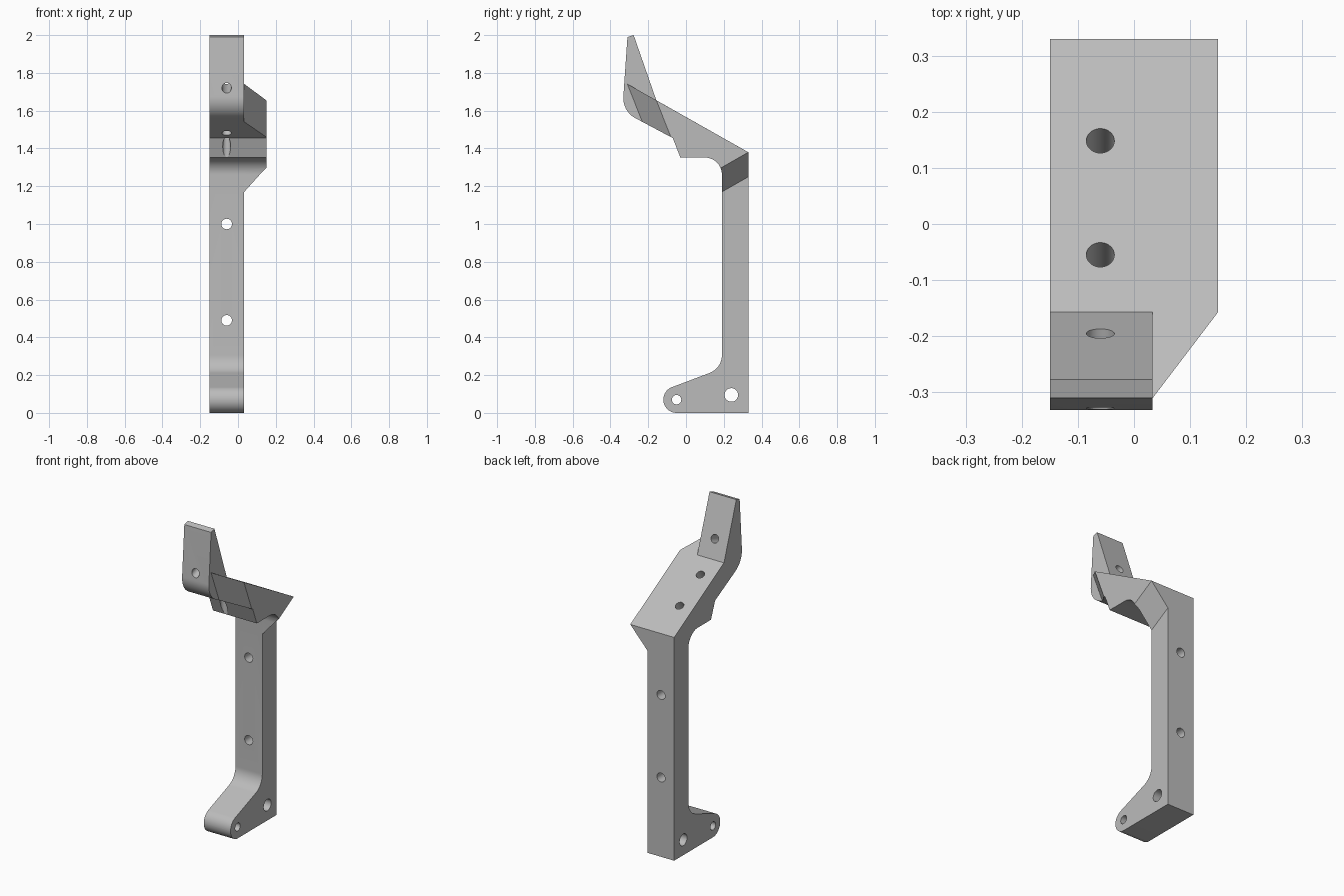
import bpy, bmesh, math
from mathutils import Vector

cube = bpy.data.objects.get("Cube")
if cube:
    bpy.data.objects.remove(cube, do_unlink=True)

GREY = (0.5, 0.5, 0.5, 1)
mat = bpy.data.materials.new("plain grey")
mat.use_nodes = True
mat.diffuse_color = GREY
mat.node_tree.nodes["Principled BSDF"].inputs["Base Color"].default_value = GREY

LEFT, INNER, OUTER = -0.15, 0.033, 0.15


def rounded(points, steps=10):
    """Outline from (y, z, radius) corners, each rounded by its radius."""
    out = []
    for i, (y, z, r) in enumerate(points):
        p = Vector((y, z))
        if r == 0:
            out.append(p)
            continue
        a = (Vector(points[i - 1][:2]) - p).normalized()
        b = (Vector(points[(i + 1) % len(points)][:2]) - p).normalized()
        half = a.angle(b) / 2
        centre = p + (a + b).normalized() * r / math.sin(half)
        start = p + a * r / math.tan(half) - centre
        end = p + b * r / math.tan(half) - centre
        for k in range(steps + 1):
            t = k / steps
            out.append(centre + (start * (1 - t) + end * t).normalized() * r)
    return out


def extrude(outline, x0, x1):
    """Solid made by pushing a side outline from x0 to x1."""
    bm = bmesh.new()
    face = bm.faces.new([bm.verts.new((x0, p.x, p.y)) for p in outline])
    ext = bmesh.ops.extrude_face_region(bm, geom=[face])
    moved = [v for v in ext["geom"] if isinstance(v, bmesh.types.BMVert)]
    bmesh.ops.translate(bm, verts=moved, vec=(x1 - x0, 0, 0))
    bmesh.ops.remove_doubles(bm, verts=bm.verts, dist=0.0005)
    bmesh.ops.recalc_face_normals(bm, faces=bm.faces)
    return bm


def finish(bm, name):
    mesh = bpy.data.meshes.new(name)
    bm.to_mesh(mesh)
    bm.free()
    mesh.materials.append(mat)
    ob = bpy.data.objects.new(name, mesh)
    bpy.context.collection.objects.link(ob)
    return ob


def slice_off(bm, a, b, c, keep):
    """Cut by the plane through a, b, c and keep the side holding keep."""
    a, b, c = Vector(a), Vector(b), Vector(c)
    n = (b - a).cross(c - a).normalized()
    if n.dot(Vector(keep) - a) > 0:
        n.negate()
    cut = bmesh.ops.bisect_plane(bm, geom=bm.verts[:] + bm.edges[:] + bm.faces[:],
                                 plane_co=a, plane_no=n, clear_outer=True)
    edges = [e for e in cut["geom_cut"] if isinstance(e, bmesh.types.BMEdge)]
    bmesh.ops.holes_fill(bm, edges=edges)
    bmesh.ops.recalc_face_normals(bm, faces=bm.faces)


# Bracket body: foot, post, sloping head and upright tab
body = finish(extrude(rounded([
    (0.33, 0, 0), (0.33, 1.38, 0), (-0.157, 1.655, 0), (-0.277, 2.0, 0),
    (-0.31, 1.99, 0), (-0.337, 1.597, 0.12), (-0.07, 1.455, 0),
    (-0.03, 1.352, 0), (0.19, 1.352, 0.09), (0.19, 0.236, 0.1),
    (-0.12, 0.119, 0.07), (-0.12, 0, 0.07)]), LEFT, INNER), "bracket_body")

# Side wing: widens the head, with sloped cuts at the front and below
wing = extrude(rounded([
    (0.33, 1.0, 0), (0.33, 1.38, 0), (-0.34, 1.758, 0), (-0.337, 1.597, 0),
    (-0.07, 1.455, 0), (-0.03, 1.352, 0), (0.19, 1.352, 0.09),
    (0.19, 1.0, 0)]), INNER, OUTER)
middle = (0.1, 0.1, 1.45)
slice_off(wing, (INNER, 0.19, 1.17), (INNER, 0.33, 1.25), (OUTER, 0.19, 1.30), middle)
slice_off(wing, (INNER, -0.31, 1.74), (OUTER, -0.157, 1.655), (OUTER, -0.08, 1.46), middle)
wing = finish(wing, "side_wing")

# Screw holes: centre, direction, radius, half length
MID = -0.06
slope = (0, 0.49, 0.87)
holes = [((MID, 0.26, z), (0, 1, 0), 0.028, 0.15) for z in (0.49, 1.0)]
holes += [((MID, 0.148, 1.482), slope, 0.025, 0.25),
          ((MID, -0.055, 1.597), slope, 0.025, 0.25),
          ((MID, -0.26, 1.743), (0, 0.947, 0.32), 0.025, 0.12),
          ((MID, -0.052, 1.39), (0, 0, 1), 0.021, 0.1),
          ((MID, -0.05, 0.07), (1, 0, 0), 0.025, 0.15),
          ((MID, 0.24, 0.095), (1, 0, 0), 0.036, 0.15)]
bm = bmesh.new()
for centre, axis, radius, half in holes:
    m = Vector(axis).to_track_quat('Z', 'Y').to_matrix().to_4x4()
    m.translation = centre
    bmesh.ops.create_cone(bm, cap_ends=True, segments=32, radius1=radius,
                          radius2=radius, depth=2 * half, matrix=m)
cutter = finish(bm, "hole_cutter")
cutter.hide_render = True

mod = body.modifiers.new("holes", 'BOOLEAN')
mod.operation = 'DIFFERENCE'
mod.solver = 'EXACT'
mod.object = cutter
bpy.context.view_layer.objects.active = body
bpy.ops.object.modifier_apply(modifier=mod.name)
bpy.data.objects.remove(cutter, do_unlink=True)

# Smooth the rounded faces, keep the corners sharp
for ob in bpy.context.selected_objects:
    ob.select_set(False)
for ob in (body, wing):
    ob.select_set(True)
bpy.ops.object.shade_smooth_by_angle(angle=math.radians(20))
